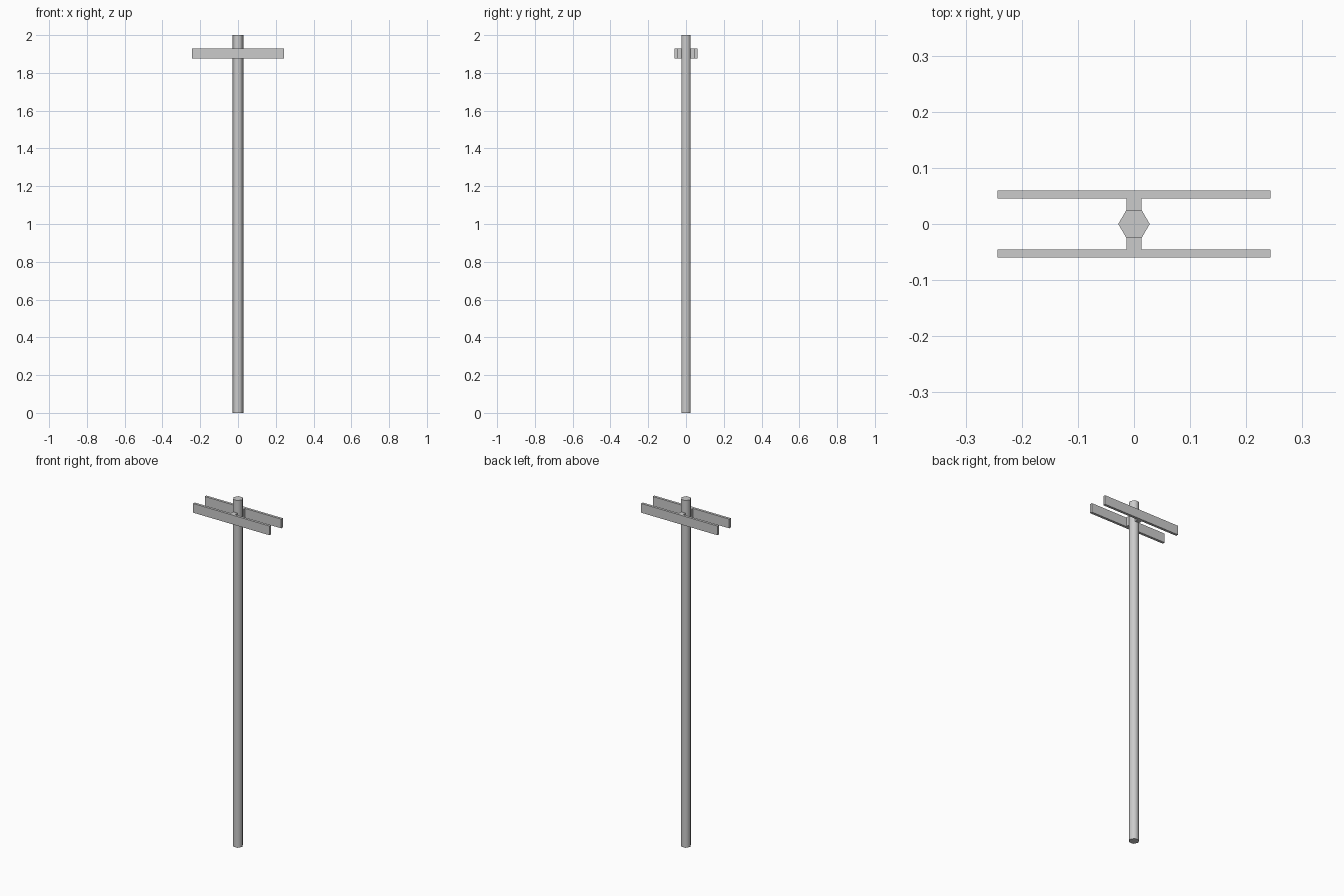
import bpy
from math import radians

if "Cube" in bpy.data.objects:
    bpy.data.objects.remove(bpy.data.objects["Cube"])


def box(name, size, loc):
    bpy.ops.mesh.primitive_cube_add(size=1, location=loc)
    ob = bpy.context.object
    ob.name = name
    ob.scale = size
    bpy.ops.object.transform_apply(location=False, rotation=False, scale=True)
    return ob


# Hexagonal pole with corners on the x axis, smooth sides and sharp caps
bpy.ops.mesh.primitive_cylinder_add(vertices=6, radius=0.028, depth=2,
                                    location=(0, 0, 1), rotation=(0, 0, radians(30)))
pole = bpy.context.object
pole.name = "pole"
bpy.ops.object.transform_apply(location=False, rotation=True, scale=False)
bpy.ops.object.shade_smooth_by_angle(angle=radians(65))

# Crossbars front and back, each held off the pole by a short spacer
HEIGHT, Z = 0.053, 1.902
for side, s in (("front", -1), ("back", 1)):
    box(side + "_crossbar", (0.487, 0.0145, HEIGHT), (0, s * 0.0527, Z))
    box(side + "_spacer", (0.027, 0.0215, HEIGHT), (0, s * 0.0348, Z))
